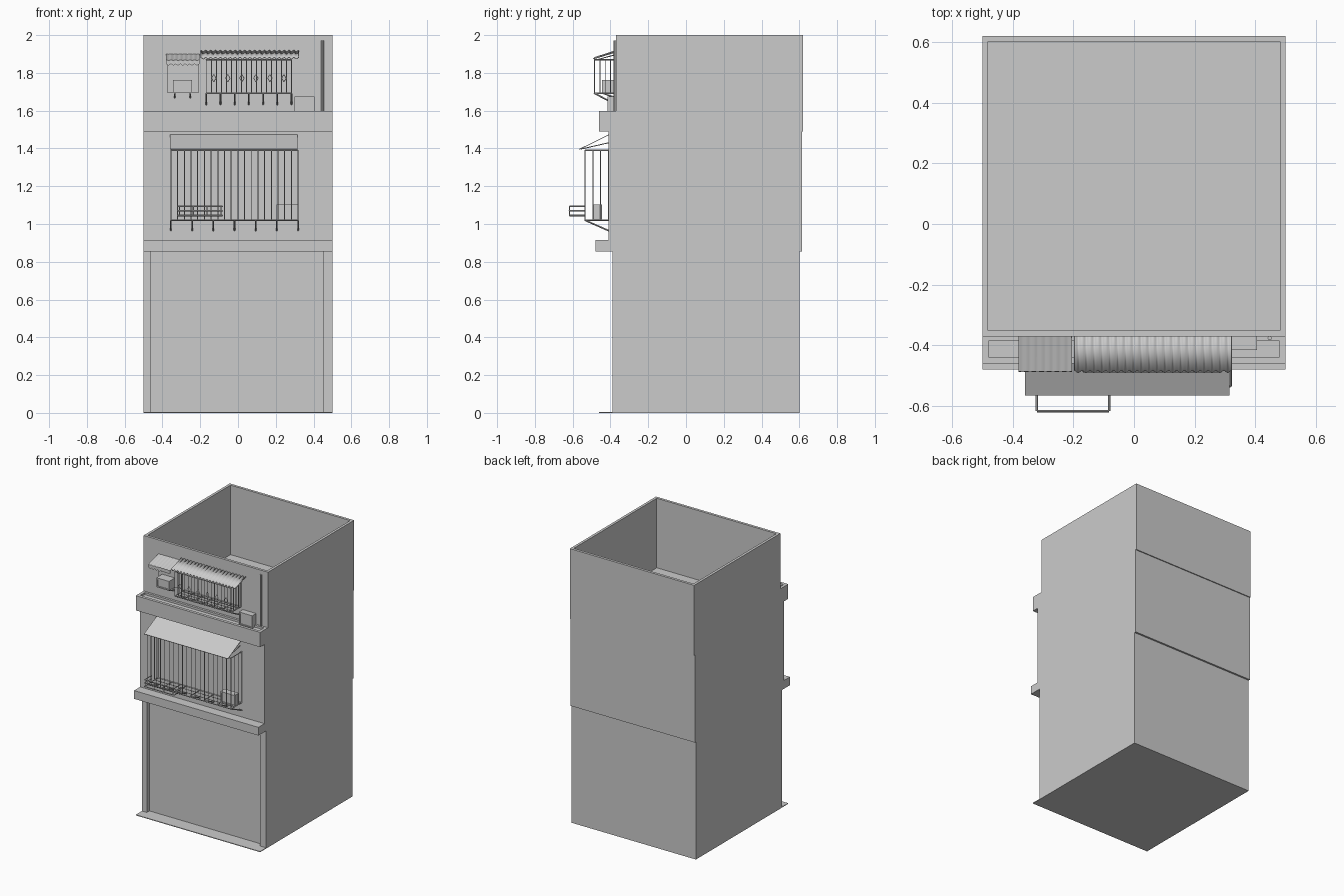
import bpy, bmesh, math
from mathutils import Vector

if "Cube" in bpy.data.objects:
    bpy.data.objects.remove(bpy.data.objects["Cube"])


def finish(name, bm, smooth=False):
    bmesh.ops.recalc_face_normals(bm, faces=bm.faces)
    me = bpy.data.meshes.new(name)
    bm.to_mesh(me)
    bm.free()
    ob = bpy.data.objects.new(name, me)
    bpy.context.collection.objects.link(ob)
    if smooth:
        for p in me.polygons:
            p.use_smooth = True
    return ob


def add_box(bm, x, y, z):
    r = bmesh.ops.create_cube(bm, size=1)
    for v in r["verts"]:
        v.co = Vector([(a[0] + a[1]) / 2 + c * (a[1] - a[0]) for a, c in zip((x, y, z), v.co)])


def box(name, x, y, z, inset=None, normal=None):
    """Box; optionally one face is inset by a border and pushed straight inwards."""
    bm = bmesh.new()
    add_box(bm, x, y, z)
    if inset:
        border, depth = inset
        n = Vector(normal)
        bm.normal_update()
        face = next(f for f in bm.faces if f.normal.dot(n) > 0.9)
        bmesh.ops.inset_region(bm, faces=[face], thickness=border)
        face = bmesh.ops.extrude_face_region(bm, geom=[face])
        bmesh.ops.translate(bm, vec=-n * depth,
                            verts=[g for g in face["geom"] if isinstance(g, bmesh.types.BMVert)])
        # drop the cap left behind by the extrusion
        bm.normal_update()
        level = {'x': x, 'y': y, 'z': z}["xyz"[max(range(3), key=lambda i: abs(n[i]))]]
        k = max(range(3), key=lambda i: abs(n[i]))
        top = level[1] if n[k] > 0 else level[0]
        mid = [sum(a) / 2 for a in (x, y, z)]
        caps = [f for f in bm.faces if abs(f.calc_center_median()[k] - top) < 1e-5
                and all(abs(f.calc_center_median()[i] - mid[i]) < 1e-4 for i in range(3) if i != k)]
        bmesh.ops.delete(bm, geom=caps, context='FACES_ONLY')
    return finish(name, bm)


def add_bar(bm, a, b, r):
    """Thin square rod between two points."""
    a, b = Vector(a), Vector(b)
    d = b - a
    res = bmesh.ops.create_cone(bm, cap_ends=True, segments=4, radius1=r, radius2=r, depth=d.length)
    q = d.to_track_quat('Z', 'Y')
    for v in res["verts"]:
        v.co = q @ v.co + (a + b) / 2


def spread(a, b, n):
    return [a + (b - a) * i / (n - 1) for i in range(n)]


def cage(name, x0, x1, y0, y1, z0, z1, nfront, nside, nleg, leg, r, knots=False):
    """Window cage: y0 is the front, y1 the wall."""
    bm = bmesh.new()
    for z in (z0, z1):
        add_bar(bm, (x0, y0, z), (x1, y0, z), r * 1.5)
        for x in (x0, x1):
            add_bar(bm, (x, y0, z), (x, y1, z), r * 1.5)
    for x in spread(x0, x1, nfront):
        add_bar(bm, (x, y0, z0), (x, y0, z1), r)
    for y in spread(y0, y1, nside)[1:]:
        add_bar(bm, (x0, y, z0), (x1, y, z0), r)
        for x in (x0, x1):
            add_bar(bm, (x, y, z0), (x, y, z1), r)
    # floor joists with sloping struts back to the wall
    for x in spread(x0, x1, nleg):
        add_bar(bm, (x, y0, z0), (x, y1, z0), r * 1.4)
        add_bar(bm, (x, y0, z0), (x, y1, z0 - leg), r * 1.7)
    # small diamond ornaments
    if knots:
        zc = z0 + (z1 - z0) * 0.45
        for x in spread(x0 + 0.04, x1 - 0.04, 6):
            pts = [(x - .012, zc), (x, zc + .02), (x + .012, zc), (x, zc - .02)]
            for p, q in zip(pts, pts[1:] + pts[:1]):
                add_bar(bm, (p[0], y0, p[1]), (q[0], y0, q[1]), r * 0.7)
    return finish(name, bm)


def awning(name, x0, x1, y0, y1, z0, z1, waves=0, amp=0.0, valance=0.0):
    """Sloping sheet, low at y0 and high at y1, optionally corrugated with a valance."""
    bm = bmesh.new()
    n = max(1, waves * 8)
    rows = []
    for i in range(n + 1):
        t = i / n
        x = x0 + (x1 - x0) * t
        w = math.cos(2 * math.pi * waves * t) * amp
        col = [(x, y1, z1 + w), (x, y0 + w, z0 + w)]
        if valance:
            drop = valance * (0.7 + 0.3 * abs(math.sin(math.pi * waves * t)))
            col.append((x, y0, z0 - drop))
        rows.append([bm.verts.new(c) for c in col])
    for a, b in zip(rows, rows[1:]):
        for k in range(len(a) - 1):
            bm.faces.new((a[k], b[k], b[k + 1], a[k + 1]))
    ob = finish(name, bm, waves > 0 and not valance)
    m = ob.modifiers.new("thickness", 'SOLIDIFY')
    m.thickness = 0.004
    m.offset = 0
    return ob


# building storeys
FULL = (-0.5, 0.5)
box("ground_floor", FULL, (-0.36, 0.60), (0, 0.855))
box("ground_left_pillar", (-0.5, -0.46), (-0.39, -0.36), (0, 0.855))
box("ground_right_pillar", (0.45, 0.5), (-0.39, -0.36), (0, 0.855))
box("door_step", FULL, (-0.46, -0.36), (0, 0.005))
box("middle_floor", FULL, (-0.41, 0.613), (0.855, 1.49))
box("top_floor_with_parapet", FULL, (-0.37, 0.62), (1.49, 2.0), (0.027, 0.505), (0, 0, 1))

# front ledges
box("lower_ledge", FULL, (-0.48, -0.41), (0.855, 0.915))
box("upper_ledge", FULL, (-0.46, -0.365), (1.49, 1.597), (0.03, 0.015), (0, 0, 1))

# middle storey cage with awning
cage("middle_cage", -0.355, 0.318, -0.535, -0.41, 1.02, 1.39, 20, 4, 7, 0.055, 0.0025)
awning("middle_awning", -0.36, 0.315, -0.565, -0.41, 1.395, 1.472)
bm = bmesh.new()
for x in (-0.35, 0.305):
    add_bar(bm, (x, -0.555, 1.397), (x, -0.41, 1.43), 0.0025)
finish("middle_awning_struts", bm)

# hanging rack in front of the middle cage
bm = bmesh.new()
for z in (1.045, 1.07, 1.093):
    add_bar(bm, (-0.32, -0.617, z), (-0.082, -0.617, z), 0.004)
    for x in (-0.32, -0.082):
        add_bar(bm, (x, -0.617, z), (x, -0.535, z), 0.004)
for x in spread(-0.31, -0.09, 4):
    add_bar(bm, (x, -0.617, 1.045), (x, -0.617, 1.093), 0.003)
finish("hanging_rack", bm)

# top storey cage with corrugated awning
cage("top_cage", -0.168, 0.283, -0.485, -0.37, 1.692, 1.87, 18, 5, 7, 0.06, 0.0025, True)
awning("top_corrugated_awning", -0.197, 0.322, -0.487, -0.368, 1.878, 1.915, 20, 0.004)

# small top window: panel and cloth awning
box("small_window_panel", (-0.375, -0.207), (-0.378, -0.365), (1.695, 1.89))
awning("small_awning", -0.38, -0.205, -0.485, -0.368, 1.866, 1.898, 7, 0.001, 0.026)

# air conditioners, fronts slightly recessed
for name, x, y, z in (
        ("window_air_conditioner", (-0.345, -0.243), (-0.445, -0.37), (1.695, 1.763)),
        ("ledge_air_conditioner", (0.298, 0.405), (-0.415, -0.365), (1.582, 1.675)),
        ("cage_air_conditioner", (0.205, 0.318), (-0.495, -0.445), (1.022, 1.103))):
    box(name, x, y, z, (0.012, 0.006), (0, -1, 0))

# brackets below the small air conditioner
bm = bmesh.new()
for x in (-0.335, -0.253):
    add_bar(bm, (x, -0.44, 1.692), (x, -0.37, 1.692), 0.004)
    add_bar(bm, (x, -0.44, 1.692), (x, -0.37, 1.668), 0.004)
finish("air_conditioner_brackets", bm)

# drain pipe
bm = bmesh.new()
r = bmesh.ops.create_cone(bm, cap_ends=True, segments=8, radius1=0.007, radius2=0.007, depth=0.385)
bmesh.ops.translate(bm, verts=r["verts"], vec=(0.447, -0.376, 1.778))
finish("drain_pipe", bm)
